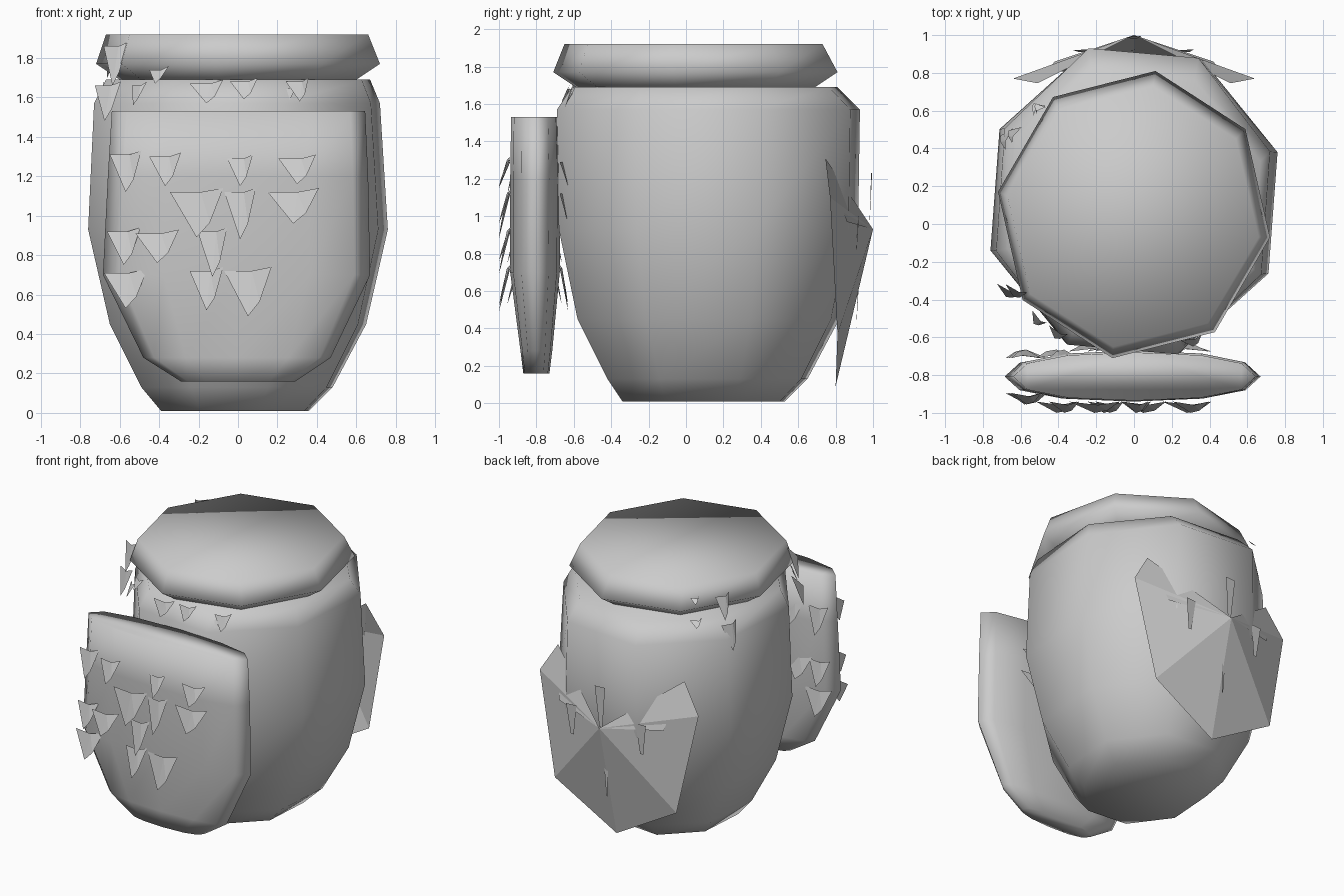
import bpy
from math import cos, sin, pi, radians
from mathutils import Vector, Matrix


def make(name, verts, faces, smooth=False):
    me = bpy.data.meshes.new(name)
    me.from_pydata(verts, [], faces)
    me.update()
    ob = bpy.data.objects.new(name, me)
    bpy.context.collection.objects.link(ob)
    for p in me.polygons:
        p.use_smooth = smooth
    return ob


def loft(name, rings, n=8, phase=0, power=2.0):
    """Closed stack of rings filling (z, left x, right x, front y, back y)."""
    pts = []
    for i in range(n):
        a = 2 * pi * i / n + radians(phase)
        c, s = round(cos(a), 6), round(sin(a), 6)
        pts.append((abs(c) ** (2 / power) * (1 if c > 0 else -1),
                    abs(s) ** (2 / power) * (1 if s > 0 else -1)))
    mx, my = max(p[0] for p in pts), max(p[1] for p in pts)
    verts = [((x0 + x1) / 2 + px / mx * (x1 - x0) / 2,
              (y0 + y1) / 2 + py / my * (y1 - y0) / 2, z)
             for z, x0, x1, y0, y1 in rings for px, py in pts]
    faces = []
    for r in range(len(rings) - 1):
        for i in range(n):
            j = (i + 1) % n
            faces.append((r * n + i, r * n + j, (r + 1) * n + j, (r + 1) * n + i))
    faces.append(tuple(reversed(range(n))))
    faces.append(tuple(range((len(rings) - 1) * n, len(rings) * n)))
    return make(name, verts, faces, smooth=True)


def tooth(name, pos, w, h, turn=0, out=0.05):
    """Ridged pointed flake hanging down from pos, tip leaning outwards."""
    shape = [(-w / 2, 0, -0.02), (0.02, -out * 0.3, -0.02), (w / 2, 0, 0),
             (w * 0.25, -out * 0.8, -h * 0.7), (0, -out, -h)]
    rot = Matrix.Rotation(radians(turn), 3, 'Z')
    verts = [Vector(pos) + rot @ Vector(v) for v in shape]
    return make(name, verts, [(0, 4, 1), (1, 4, 3), (1, 3, 2)])


# Main barrel-shaped pack body
loft("pack_body", [
    (0.01, -0.39, 0.36, -0.34, 0.53),
    (0.13, -0.49, 0.48, -0.42, 0.65),
    (0.45, -0.65, 0.65, -0.58, 0.82),
    (0.93, -0.76, 0.76, -0.68, 0.92),
    (1.57, -0.73, 0.72, -0.69, 0.93),
    (1.69, -0.67, 0.67, -0.61, 0.81)], phase=18)

# Flared lid
loft("lid", [
    (1.67, -0.57, 0.57, -0.56, 0.66),
    (1.77, -0.72, 0.72, -0.71, 0.81),
    (1.92, -0.67, 0.66, -0.65, 0.73)], phase=-9)

# Front pocket, a flattened lens in plan
loft("front_pocket", [
    (0.16, -0.29, 0.29, -0.87, -0.73),
    (0.28, -0.48, 0.47, -0.885, -0.715),
    (0.70, -0.685, 0.67, -0.94, -0.675),
    (1.20, -0.66, 0.66, -0.94, -0.67),
    (1.53, -0.64, 0.645, -0.935, -0.68)], n=12, power=2.3)

# Leaf-shaped plate on the back
half = [(0.42, 0.86, 0.97), (0.51, 0.745, 1.31), (0.64, 0.77, 1.10), (0.49, 0.81, 0.37)]
rim = half + [(0, 0.80, 0.09)] + [(-x, y, z) for x, y, z in reversed(half)]
make("back_plate", [(0, 1.0, 0.93)] + rim,
     [(0, i + 1, i) for i in range(1, len(rim))])

# Slivers standing on the back plate
for i, (x, y, z0, z1, w) in enumerate([(0.0, 0.98, 0.93, 1.23, 0.04),
                                       (-0.28, 0.91, 0.78, 1.00, 0.04),
                                       (0.28, 0.91, 0.78, 1.00, 0.04),
                                       (0.0, 0.91, 0.40, 0.65, 0.015)]):
    make(f"back_sliver_{i}",
         [(x - w * 0.3, y, z0), (x + w * 0.3, y, z0), (x + w, y + 0.015, z1), (x - w, y + 0.01, z1)],
         [(0, 1, 2, 3)])

# Flakes on the front of the pocket, repeated behind it
flakes = [(-0.57, 1.33, 0.16, 0.21), (-0.37, 1.32, 0.16, 0.17), (0.01, 1.31, 0.13, 0.16),
          (0.30, 1.31, 0.19, 0.15), (-0.21, 1.14, 0.27, 0.25), (0.01, 1.14, 0.16, 0.26),
          (0.28, 1.14, 0.26, 0.18), (-0.58, 0.94, 0.17, 0.19), (-0.41, 0.93, 0.22, 0.17),
          (-0.13, 0.94, 0.15, 0.25), (-0.57, 0.73, 0.22, 0.20), (-0.16, 0.74, 0.17, 0.22),
          (0.05, 0.74, 0.24, 0.25)]
for i, (x, z, w, h) in enumerate(flakes):
    edge = -0.895 if x < -0.5 else -0.94
    tooth(f"pocket_flake_{i}", (x, edge, z), w, h, out=0.06)
    tooth(f"inner_flake_{i}", (x, -0.71 if x < -0.3 else -0.675, z), w, h, turn=180, out=0.045)

# Flakes under the lid, front and left side
for i, (x, y, z, w, h, turn) in enumerate([
        (-0.16, -0.62, 1.69, 0.17, 0.12, 0), (0.03, -0.62, 1.70, 0.14, 0.11, 0),
        (0.22, -0.61, 1.66, 0.16, 0.10, 5), (0.30, -0.60, 1.70, 0.12, 0.12, 15),
        (-0.40, -0.56, 1.76, 0.11, 0.09, -25), (-0.50, -0.49, 1.68, 0.10, 0.12, -40),
        (-0.62, -0.34, 1.88, 0.13, 0.22, -20), (-0.66, -0.34, 1.68, 0.14, 0.20, -20),
        (-0.66, 0.45, 1.68, 0.12, 0.20, -110), (-0.62, 0.47, 1.88, 0.10, 0.18, -120),
        (-0.49, 0.60, 1.88, 0.06, 0.05, -140), (-0.50, 0.60, 1.72, 0.08, 0.06, -140)]):
    tooth(f"lid_flake_{i}", (x, y, z), w, h, turn)
